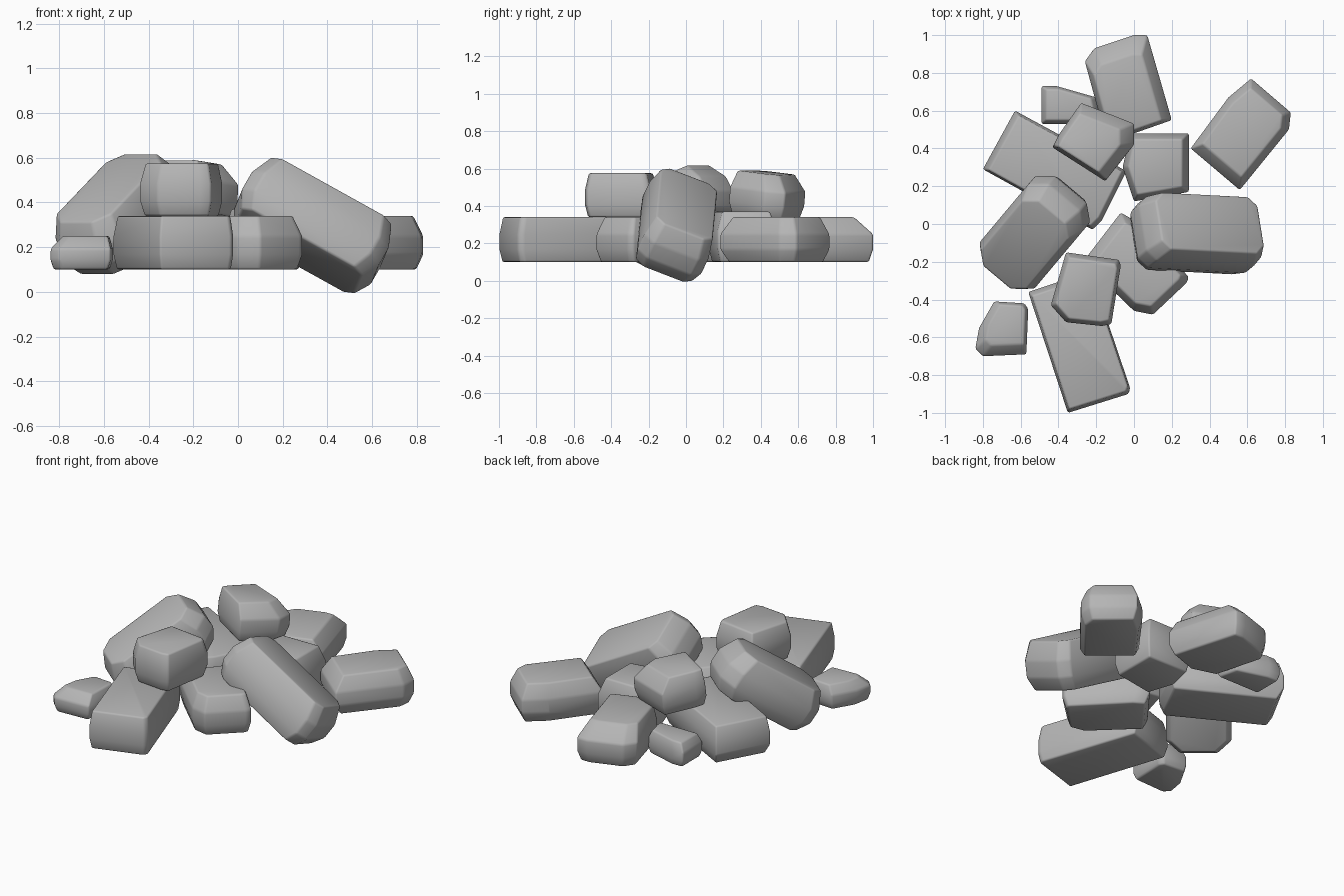
import bpy
import bmesh
from math import radians
from mathutils import Euler, Matrix, Vector

default_cube = bpy.data.objects.get("Cube")
if default_cube:
    bpy.data.objects.remove(default_cube, do_unlink=True)

# One plain stone colour
stone = bpy.data.materials.new("stone_grey")
stone.use_nodes = True
grey = (.46, .46, .46, 1)
stone.diffuse_color = grey
stone.node_tree.nodes["Principled BSDF"].inputs["Base Color"].default_value = grey
stone.node_tree.nodes["Principled BSDF"].inputs["Roughness"].default_value = .8


def rock(name, outline, low, high, top=.86, base=.9, shift=(0, 0), center=None, turn=(0, 0, 0)):
    """Convex boulder: a belly outline that narrows to a flat top and base."""
    middle = sum((Vector(p) for p in outline), Vector((0, 0))) / len(outline)
    height = high - low
    offset = Vector(shift)
    rings = [
        (low, base, Vector((0, 0))),
        (low + height * .28, 1, Vector((0, 0))),
        (low + height * .62, 1, Vector((0, 0))),
        (high, top, offset),
    ]
    bm = bmesh.new()
    for z, scale, move in rings:
        for point in outline:
            p = middle + (Vector(point) - middle) * scale + move
            bm.verts.new((p.x, p.y, z))
    hull = bmesh.ops.convex_hull(bm, input=bm.verts)
    loose = {g for g in hull["geom_interior"] + hull["geom_unused"]
             if isinstance(g, bmesh.types.BMVert)}
    bmesh.ops.delete(bm, geom=list(loose), context='VERTS')
    bmesh.ops.dissolve_limit(bm, angle_limit=radians(4), verts=bm.verts, edges=bm.edges)
    bmesh.ops.recalc_face_normals(bm, faces=bm.faces)

    # Lean the stone about its own middle, or set it at a given centre
    pivot = Vector((middle.x, middle.y, (low + high) / 2))
    place = Vector(center) if center else pivot
    spin = Euler([radians(a) for a in turn], 'XYZ').to_matrix().to_4x4()
    bm.transform(Matrix.Translation(place) @ spin @ Matrix.Translation(-pivot))

    mesh = bpy.data.meshes.new(name)
    bm.to_mesh(mesh)
    bm.free()
    mesh.materials.append(stone)
    obj = bpy.data.objects.new(name, mesh)
    bpy.context.collection.objects.link(obj)
    worn = obj.modifiers.new("worn_edges", 'BEVEL')
    worn.width = .01
    worn.segments = 2
    worn.limit_method = 'ANGLE'
    worn.angle_limit = radians(20)
    for face in mesh.polygons:
        face.use_smooth = True
    return obj


def slab(length, width, cut):
    """Rectangle with clipped corners, centred on the origin."""
    x, y = length / 2, width / 2
    return [(x, y - cut), (x - cut, y), (cut - x, y), (-x, y - cut),
            (-x, cut - y), (cut - x, -y), (x - cut, -y), (x, cut - y)]


ground, ledge = .1, .34

# Lower layer of stones
rock("back_stone",
     [(-.26, .86), (-.21, .93), (0, 1), (.07, 1), (.2, .55), (0, .48), (-.17, .53)],
     ground, ledge, top=.78, shift=(0, -.05))
rock("back_right_stone",
     [(.62, .77), (.83, .59), (.82, .5), (.56, .18), (.3, .4), (.5, .67)],
     ground, ledge, top=.8, base=.86)
rock("back_small_stone",
     [(-.49, .73), (-.41, .73), (-.2, .67), (-.17, .53), (-.49, .53)],
     ground, .25, top=.82)
rock("left_stone",
     [(-.63, .6), (-.8, .29), (-.22, -.03), (-.17, .02), (-.04, .28)],
     ground, ledge, top=.93)
rock("middle_stone",
     [(-.02, .48), (.29, .48), (.29, .17), (0, .12), (-.06, .3)],
     ground, .37, top=.82)
rock("center_front_stone",
     [(-.07, .06), (0, .02), (.29, -.28), (.28, -.31), (.1, -.48), (0, -.46), (-.27, -.2)],
     ground, ledge, top=.82)
rock("front_stone",
     [(-.56, -.36), (-.23, -.25), (-.02, -.87), (-.03, -.9), (-.35, -1)],
     ground, ledge, top=.94, base=.95)
rock("front_small_stone",
     [(-.74, -.41), (-.58, -.42), (-.56, -.45), (-.57, -.69), (-.8, -.7), (-.84, -.66), (-.82, -.55)],
     ground, .25, top=.75, shift=(.02, .02))

# Stones stacked on top
rock("upper_back_stone",
     [(-.28, .64), (0, .53), (0, .42), (-.15, .23), (-.43, .41), (-.4, .47)],
     .345, .575, top=.76, shift=(-.03, -.02), turn=(-5, 3, 0))
rock("upper_front_stone",
     [(-.36, -.15), (-.08, -.19), (-.07, -.22), (-.12, -.53), (-.17, -.54), (-.36, -.52), (-.44, -.43)],
     ledge, .575, top=.88)

# Long stones leaning on the pile
rock("leaning_left_stone", slab(.65, .38, .08), 0, .28,
     top=.84, base=.86, center=(-.53, -.05, .35), turn=(0, -34, 50))
rock("leaning_right_stone", slab(.7, .37, .055), 0, .29,
     top=.88, base=.88, center=(.335, -.05, .297), turn=(-24, 29, -3))
